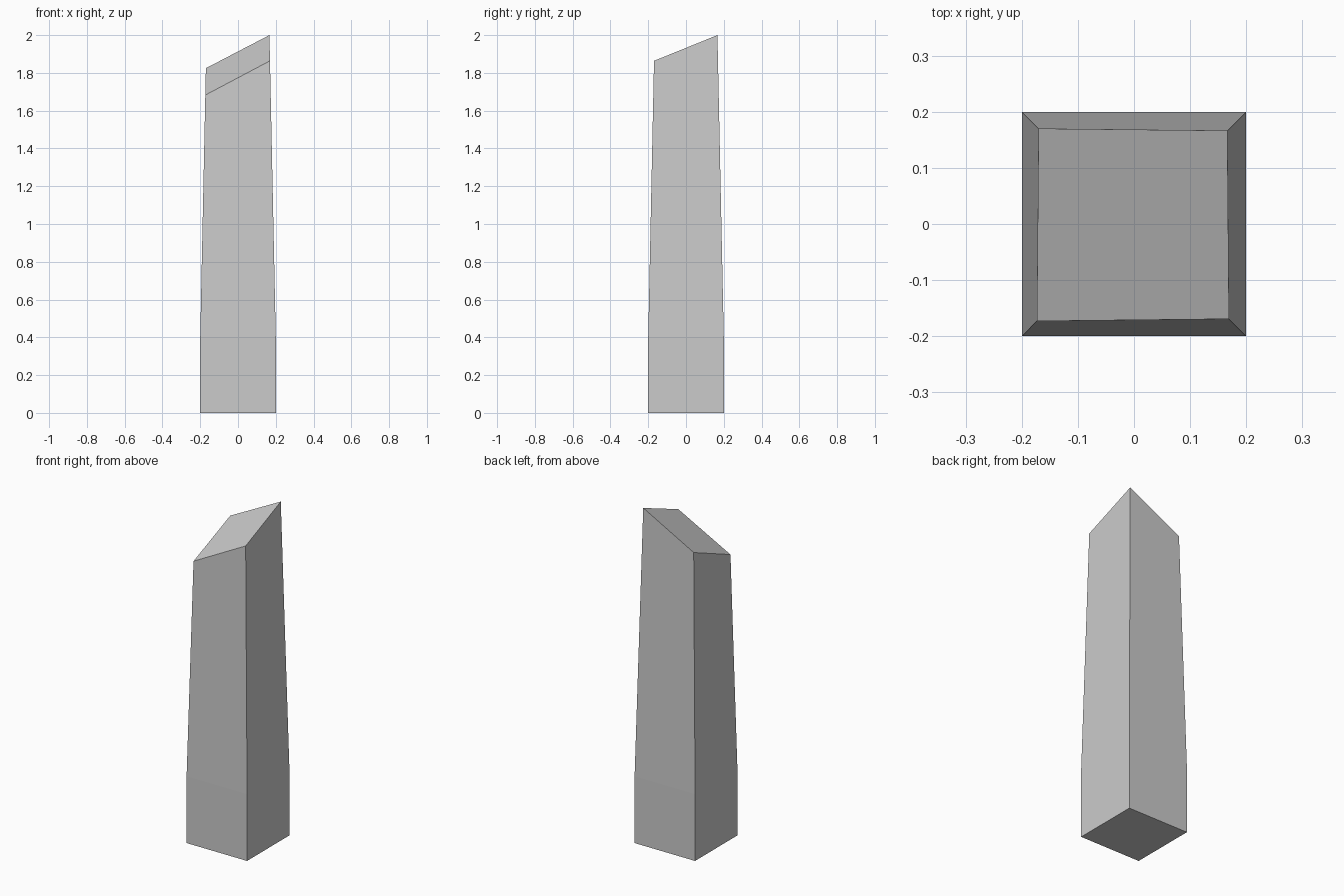
import bpy, bmesh

if "Cube" in bpy.data.objects:
    bpy.data.objects.remove(bpy.data.objects["Cube"])

# Square pillar: straight foot, tapered shaft
bm = bmesh.new()
rings = []
for half, z in ((0.2, 0), (0.2, 0.4), (0.1622, 2.2)):
    rings.append([bm.verts.new((sx * half, sy * half, z))
                  for sx, sy in ((-1, -1), (1, -1), (1, 1), (-1, 1))])
for low, high in zip(rings, rings[1:]):
    for i in range(4):
        j = (i + 1) % 4
        bm.faces.new((low[i], low[j], high[j], high[i]))
bm.faces.new(rings[0][::-1])
bm.faces.new(rings[-1])

# Slanted top, highest at the back right corner
cut = bmesh.ops.bisect_plane(
    bm, geom=bm.verts[:] + bm.edges[:] + bm.faces[:],
    plane_co=(0.1664, 0.1664, 2), plane_no=(-0.525, -0.41, 1), clear_outer=True)
edges = [e for e in cut["geom_cut"] if isinstance(e, bmesh.types.BMEdge)]
bmesh.ops.contextual_create(bm, geom=edges)
bmesh.ops.recalc_face_normals(bm, faces=bm.faces[:])

mesh = bpy.data.meshes.new("slanted_pillar")
bm.to_mesh(mesh)
bm.free()
bpy.context.collection.objects.link(bpy.data.objects.new("slanted_pillar", mesh))
